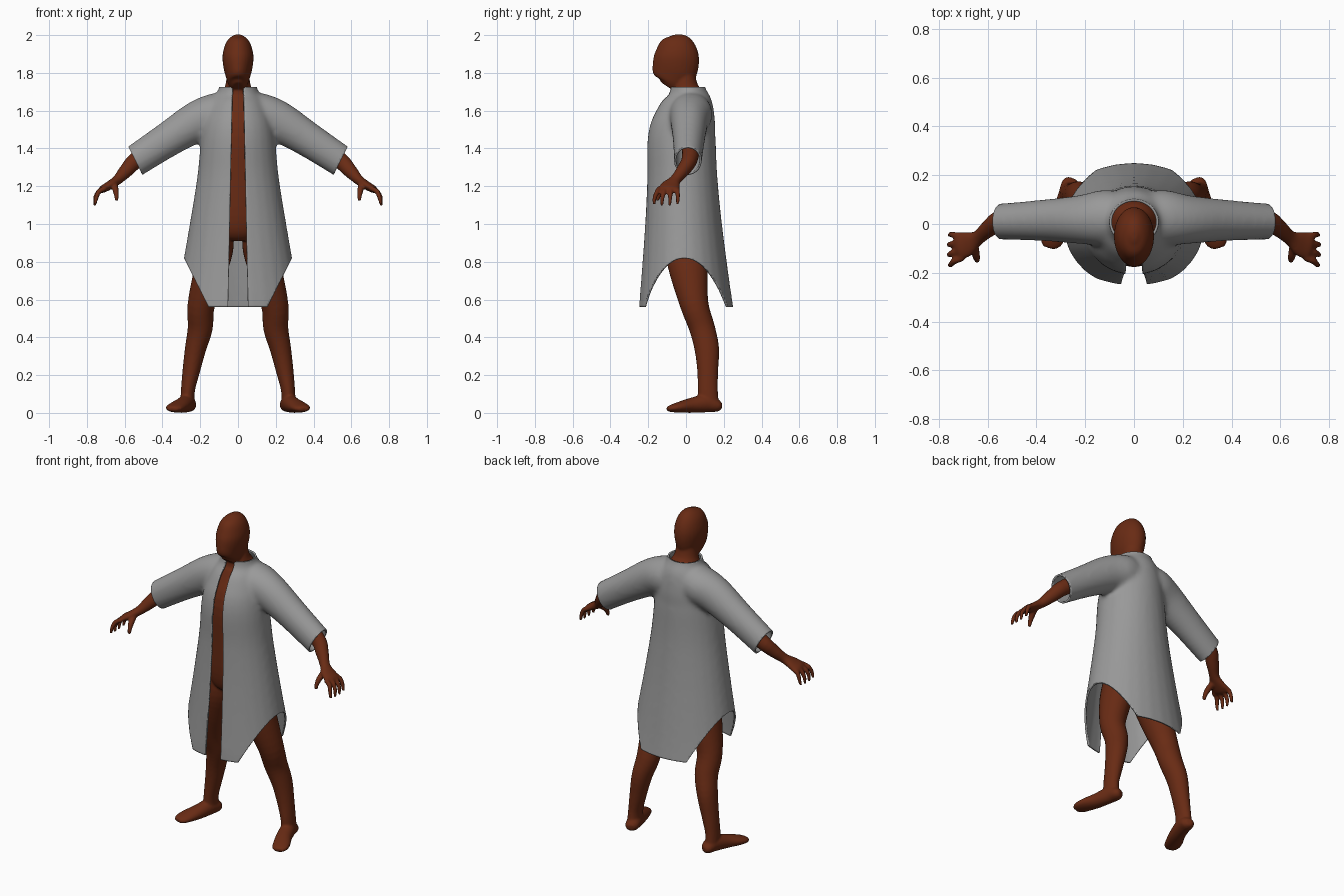
import bpy, bmesh, math
from mathutils import Vector

if "Cube" in bpy.data.objects:
    bpy.data.objects.remove(bpy.data.objects["Cube"])


def material(name, color):
    m = bpy.data.materials.new(name)
    m.use_nodes = True
    m.diffuse_color = (*color, 1)
    m.node_tree.nodes["Principled BSDF"].inputs["Base Color"].default_value = (*color, 1)
    return m


skin = material("brown skin", (0.14, 0.024, 0.007))
cloth = material("grey cloth", (0.32, 0.32, 0.32))


def spline(rows, steps=4):
    """Catmull-Rom through rows of (x, y, z, radius_a, radius_b)."""
    p = [Vector(r) for r in rows]
    p = [p[0] * 2 - p[1]] + p + [p[-1] * 2 - p[-2]]
    out = []
    for a, b, c, d in zip(p, p[1:], p[2:], p[3:]):
        for i in range(steps):
            t = i / steps
            out.append((b * 2 + (c - a) * t + (a * 2 - b * 5 + c * 4 - d) * t**2
                        + (b * 3 - a - c * 3 + d) * t**3) * 0.5)
    return out + [p[-2]]


def tube(bm, rows, side, flip=1, sides=28):
    """Closed elliptical loft; radius_a lies along side, flip=-1 mirrors in x."""
    rows = spline(rows)
    rings = []
    for i, r in enumerate(rows):
        axis = (rows[min(i + 1, len(rows) - 1)].xyz - rows[max(i - 1, 0)].xyz).normalized()
        u = Vector(side)
        u = (u - axis * u.dot(axis)).normalized()
        v = axis.cross(u)
        ring = []
        for k in range(sides):
            t = math.tau * k / sides
            q = r.xyz + u * math.cos(t) * max(r[3], 0.002) + v * math.sin(t) * max(r[4], 0.002)
            ring.append(bm.verts.new((q.x * flip, q.y, q.z)))
        rings.append(ring)
    for a, b in zip(rings, rings[1:]):
        for k in range(sides):
            j = (k + 1) % sides
            bm.faces.new((a[k], a[j], b[j], b[k]))
    bm.faces.new(rings[0])
    bm.faces.new(rings[-1])


def upright(bm, rows):
    """Vertical loft from rows of (z, half width, front y, back y)."""
    tube(bm, [(0, (f + b) / 2, z, w, (b - f) / 2) for z, w, f, b in rows], (1, 0, 0))


def fused(name, bm, voxel, smoothing, mat):
    """Fuse overlapping lofts into one smooth surface."""
    bmesh.ops.recalc_face_normals(bm, faces=bm.faces)
    mesh = bpy.data.meshes.new(name)
    bm.to_mesh(mesh)
    bm.free()
    ob = bpy.data.objects.new(name, mesh)
    bpy.context.collection.objects.link(ob)
    rm = ob.modifiers.new("fuse", "REMESH")
    rm.mode = "VOXEL"
    rm.voxel_size = voxel
    sm = ob.modifiers.new("relax", "SMOOTH")
    sm.iterations = smoothing
    dg = bpy.context.evaluated_depsgraph_get()
    baked = bpy.data.meshes.new_from_object(ob.evaluated_get(dg))
    ob.modifiers.clear()
    ob.data = baked
    baked.materials.clear()
    baked.materials.append(mat)
    baked.polygons.foreach_set("use_smooth", [True] * len(baked.polygons))
    return ob


# Body: head, neck and torso
bm = bmesh.new()
upright(bm, [(2.003, .012, -.07, -.03), (1.985, .044, -.115, .018), (1.95, .068, -.145, .048),
             (1.89, .082, -.168, .069), (1.83, .077, -.178, .064), (1.78, .064, -.182, .04),
             (1.745, .051, -.165, .0), (1.725, .03, -.14, -.05)])
upright(bm, [(1.86, .055, -.06, .055), (1.78, .06, -.065, .052), (1.72, .072, -.075, .068),
             (1.67, .1, -.09, .1), (1.58, .15, -.125, .125), (1.45, .17, -.172, .125),
             (1.25, .155, -.172, .12), (1.05, .165, -.165, .125), (.96, .15, -.14, .12),
             (.92, .1, -.1, .09)])
X, Y = (1, 0, 0), (0, 1, 0)
for s in (1, -1):
    # Leg and foot
    tube(bm, [(.09, -.01, 1.02, .06, .1), (.108, 0, .88, .085, .115), (.15, .015, .74, .085, .1),
              (.195, .045, .57, .072, .075), (.2, .085, .45, .066, .068), (.225, .11, .34, .056, .065),
              (.248, .115, .22, .046, .055), (.265, .115, .12, .037, .053), (.268, .12, .04, .038, .055)], X, s)
    tube(bm, [(.25, .186, .035, .02, .018), (.258, .165, .038, .038, .033), (.27, .11, .05, .043, .047),
              (.295, .03, .04, .046, .04), (.325, -.035, .03, .05, .029), (.34, -.075, .024, .045, .02),
              (.347, -.098, .02, .026, .012)], X, s)
    # Arm and palm
    tube(bm, [(.12, .03, 1.59, .07, .07), (.35, .03, 1.46, .055, .055), (.53, .02, 1.345, .043, .045),
              (.59, -.015, 1.285, .036, .038), (.637, -.055, 1.235, .03, .027),
              (.68, -.08, 1.205, .05, .023), (.715, -.092, 1.185, .055, .02),
              (.73, -.097, 1.175, .04, .012)], Y, s, 20)
    # Fingers and thumb
    for k in range(4):
        y = -.048 - .03 * k
        tip = -.043 - .041 * k
        reach = .006 if k in (1, 2) else 0
        tube(bm, [(.7, y, 1.19, .014, .014), (.736, (y + tip) / 2, 1.172, .0135, .0135),
                  (.75 + reach, tip, 1.138, .0115, .0115),
                  (.757, tip - .003, 1.104 - reach, .008, .008)], Y, s, 12)
    tube(bm, [(.655, -.085, 1.21, .018, .018), (.648, -.125, 1.18, .018, .017),
              (.643, -.145, 1.15, .013, .013), (.643, -.152, 1.122, .009, .009)], Y, s, 12)
fused("body", bm, .007, 3, skin)

# Coat: flared body with sleeves fused on
bm = bmesh.new()
upright(bm, [(.5, .347, -.255, .258), (.6, .33, -.25, .243), (.75, .3, -.238, .222),
             (1, .256, -.22, .19), (1.25, .216, -.208, .166), (1.45, .196, -.206, .158),
             (1.56, .175, -.168, .158), (1.65, .138, -.122, .142), (1.71, .104, -.088, .105),
             (1.8, .095, -.082, .088)])
for s in (1, -1):
    tube(bm, [(.04, .03, 1.6, .1, .1), (.12, .025, 1.58, .115, .112), (.22, .018, 1.54, .1, .108),
              (.37, .015, 1.448, .085, .093), (.543, .01, 1.335, .074, .085),
              (.64, .008, 1.272, .07, .083)], Y, s)
coat = fused("coat", bm, .012, 12, cloth)

# Open the collar, hem, cuffs and front
bm = bmesh.new()
bm.from_mesh(coat.data)


def cut(point, normal, clear=True):
    bmesh.ops.bisect_plane(bm, geom=bm.verts[:] + bm.edges[:] + bm.faces[:], dist=1e-5,
                           plane_co=point, plane_no=normal, clear_outer=clear)


def gap(z):
    return .03 + (1.72 - z) * .02


cut((0, 0, 1.725), (0, 0, 1))
cut((0, 0, .562), (0, 0, -1))
for s in (1, -1):
    cut((s * .543, 0, 1.335), (s * .894, 0, -.447))
    cut((s * gap(1.72), 0, 1.72), (s, 0, .02), False)
opening = []
for f in bm.faces:
    c = f.calc_center_median()
    if c.y < 0 and abs(c.x) < gap(c.z):
        opening.append(f)
bmesh.ops.delete(bm, geom=opening, context="FACES")
bmesh.ops.remove_doubles(bm, verts=bm.verts, dist=.0008)
bm.to_mesh(coat.data)
bm.free()
thick = coat.modifiers.new("cloth thickness", "SOLIDIFY")
thick.thickness = .01
thick.offset = -1
